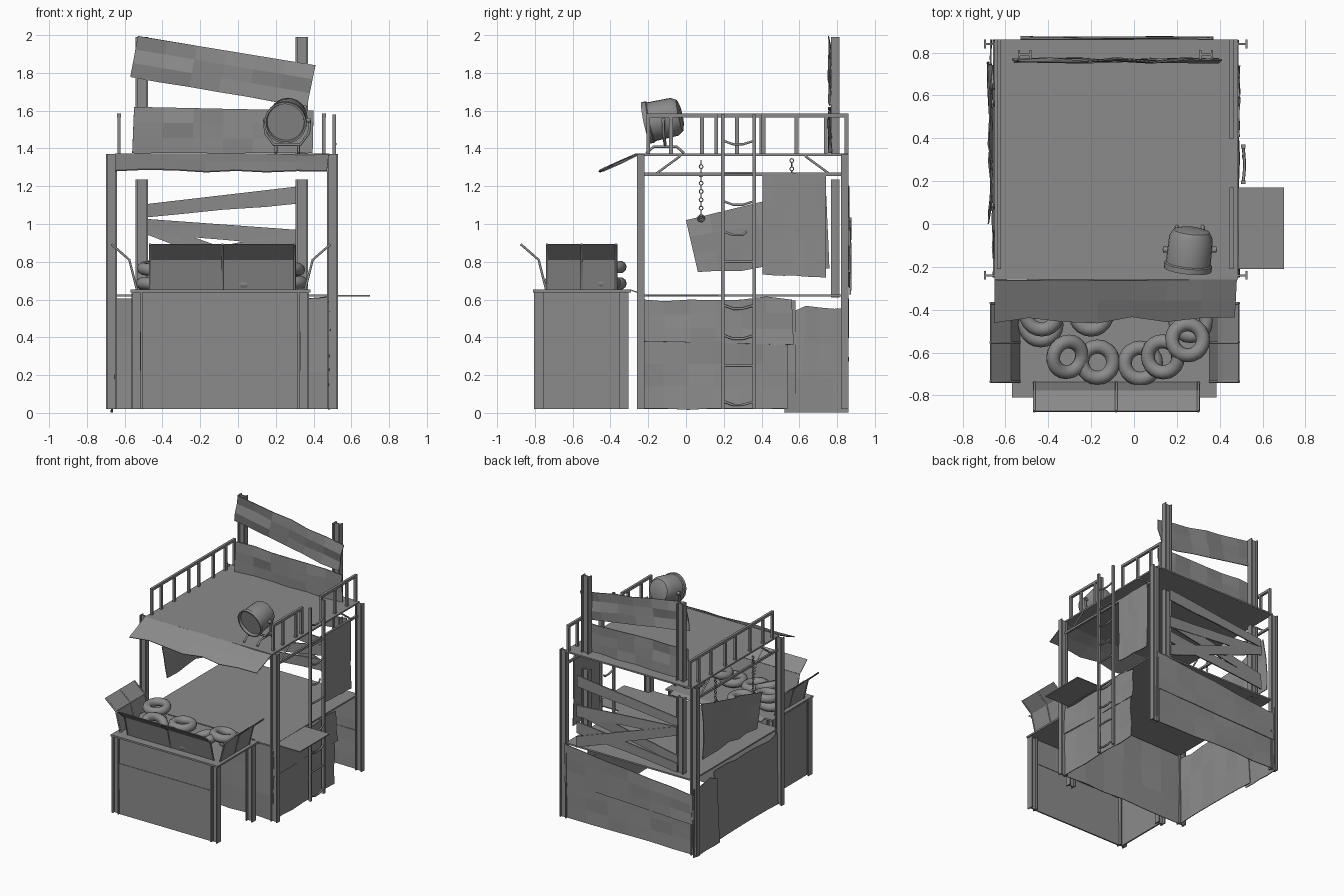
import bpy, bmesh, math, random
from mathutils import Vector, Matrix

random.seed(4)
if "Cube" in bpy.data.objects:
    bpy.data.objects.remove(bpy.data.objects["Cube"])

GREY = bpy.data.materials.new("plain grey")
GREY.use_nodes = True
GREY.diffuse_color = (0.26, 0.26, 0.26, 1)
GREY.node_tree.nodes["Principled BSDF"].inputs["Base Color"].default_value = (0.26, 0.26, 0.26, 1)


def finish(name, bm, smooth=False):
    bmesh.ops.recalc_face_normals(bm, faces=bm.faces)
    me = bpy.data.meshes.new(name)
    bm.to_mesh(me)
    bm.free()
    me.materials.append(GREY)
    ob = bpy.data.objects.new(name, me)
    bpy.context.collection.objects.link(ob)
    if smooth:
        bpy.ops.object.select_all(action='DESELECT')
        ob.select_set(True)
        bpy.context.view_layer.objects.active = ob
        bpy.ops.object.shade_smooth_by_angle(angle=math.radians(40))
    return ob


def add_box(bm, x, y, z):
    """Box from three (min, max) ranges."""
    size = Matrix.Diagonal((x[1] - x[0], y[1] - y[0], z[1] - z[0], 1))
    mid = Matrix.Translation((sum(x) / 2, sum(y) / 2, sum(z) / 2))
    bmesh.ops.create_cube(bm, size=1, matrix=mid @ size)


def box(name, x, y, z):
    bm = bmesh.new()
    add_box(bm, x, y, z)
    return finish(name, bm)


def beam(name, x, y, z0, z1, w=0.06, d=0.04, t=0.01):
    """I-beam with its flanges facing left and right."""
    bm = bmesh.new()
    for s in (-1, 1):
        c = x + s * (w - t) / 2
        add_box(bm, (c - t / 2, c + t / 2), (y - d / 2, y + d / 2), (z0, z1))
    add_box(bm, (x - w / 2, x + w / 2), (y - t / 2, y + t / 2), (z0, z1))
    return finish(name, bm)


def sheet(name, a, b, c, d, crumple=0.0, wave=0.0, n=6, m=3, thick=0.006):
    """Bent metal sheet between four corners; the c-d edge may be ragged."""
    a, b, c, d = map(Vector, (a, b, c, d))
    normal = (b - a).cross(d - a).normalized()
    down = (d - a).normalized()
    bm = bmesh.new()
    rows = []
    for j in range(m + 1):
        v = j / m
        row = []
        for i in range(n + 1):
            u = i / n
            p = a.lerp(b, u).lerp(d.lerp(c, u), v)
            p += normal * random.uniform(-crumple, crumple)
            if j == m:
                p += down * random.uniform(-wave, wave)
            row.append(bm.verts.new(p))
        rows.append(row)
    for j in range(m):
        for i in range(n):
            bm.faces.new((rows[j][i], rows[j][i + 1], rows[j + 1][i + 1], rows[j + 1][i]))
    ob = finish(name, bm)
    mod = ob.modifiers.new("thickness", 'SOLIDIFY')
    mod.thickness, mod.offset = thick, 0
    return ob


def tube(name, points, r, closed=False):
    cu = bpy.data.curves.new(name, 'CURVE')
    cu.dimensions = '3D'
    cu.bevel_depth, cu.bevel_resolution, cu.use_fill_caps = r, 1, True
    sp = cu.splines.new('POLY')
    sp.points.add(len(points) - 1)
    for p, co in zip(sp.points, points):
        p.co = (*co, 1)
    sp.use_cyclic_u = closed
    cu.materials.append(GREY)
    ob = bpy.data.objects.new(name, cu)
    bpy.context.collection.objects.link(ob)
    return ob


def ring(name, loc, rot, major, minor, seg=20, sides=10):
    bpy.ops.mesh.primitive_torus_add(location=loc, rotation=rot, major_radius=major,
                                     minor_radius=minor, major_segments=seg, minor_segments=sides)
    ob = bpy.context.object
    ob.name = name
    ob.data.materials.append(GREY)
    bpy.ops.object.shade_smooth_by_angle(angle=math.radians(60))
    return ob


# Tower frame: corner posts, floor and roof deck
L, R, F, B = -0.67, 0.50, -0.24, 0.84
for x in (L, R):
    for y in (F, B):
        beam("corner_post", x, y, 0.02, 1.37)
box("middle_floor", (-0.65, 0.48), (-0.25, 0.85), (0.615, 0.627))
box("roof_deck", (-0.65, 0.485), (-0.26, 0.86), (1.36, 1.372))
box("side_shelf", (0.44, 0.70), (-0.21, 0.17), (0.617, 0.625))
sheet("roof_flap", (-0.65, -0.26, 1.368), (0.48, -0.26, 1.368), (0.47, -0.45, 1.275),
      (-0.65, -0.45, 1.29), 0.006, 0.02, 7, 2)

# Side rails and braces under the deck
for x in (L + 0.02, R - 0.02):
    box("under_rail", (x - 0.008, x + 0.008), (F, B), (1.255, 1.272))
    for y, s in ((-0.16, 1), (0.76, -1)):
        tube("corner_brace", [(x, y, 1.265), (x, y + s * 0.13, 1.36)], 0.007)


def railing(x, y0, y1, posts):
    bm = bmesh.new()
    add_box(bm, (x - 0.01, x + 0.01), (y0, y1), (1.565, 1.585))
    for y in posts:
        add_box(bm, (x - 0.009, x + 0.009), (y - 0.01, y + 0.01), (1.37, 1.57))
    finish("deck_railing", bm)


railing(-0.63, -0.21, 0.86, (-0.2, -0.08, 0.085, 0.27, 0.4, 0.585, 0.74, 0.85))
railing(0.455, -0.21, 0.17, (-0.2, -0.08, 0.085, 0.16))
railing(0.455, 0.40, 0.86, (0.41, 0.585, 0.74, 0.85))

# Ladder with some bent rungs
for y in (0.195, 0.362):
    box("ladder_rail", (0.50, 0.52), (y - 0.009, y + 0.009), (0.02, 1.58))
for i, z in enumerate((0.06, 0.25, 0.41, 0.57, 0.8, 0.96, 1.12, 1.27, 1.44)):
    sag = 0.018 * (i % 3 != 1)
    end = 0.32 if i == 5 else 0.36
    tube("ladder_rung", [(0.51, 0.2, z), (0.515, 0.25, z - sag), (0.515, 0.3, z - sag), (0.51, end, z)], 0.007)

# Lower walls of patched sheets
sheet("left_wall_upper", (0.485, -0.25, 0.38), (0.485, 0.57, 0.36), (0.485, 0.56, 0.61),
      (0.485, -0.25, 0.59), 0.009, 0.012)
sheet("left_wall_lower", (0.48, -0.25, 0.38), (0.48, 0.54, 0.38), (0.48, 0.54, 0.02),
      (0.48, -0.25, 0.02), 0.008, 0.004)
sheet("right_wall_front", (-0.655, 0.58, 0.02), (-0.655, -0.25, 0.02), (-0.655, -0.25, 0.58),
      (-0.655, 0.58, 0.6), 0.008, 0.012)
sheet("right_wall_back", (-0.665, 0.86, 0.003), (-0.665, 0.52, 0.003), (-0.665, 0.56, 0.55),
      (-0.665, 0.86, 0.55), 0.006, 0.02, 4)
sheet("front_wall", (-0.64, -0.235, 0.02), (0.47, -0.235, 0.02), (0.47, -0.235, 0.61),
      (-0.64, -0.235, 0.6), 0.008, 0.008)
sheet("back_wall_lower", (-0.66, 0.845, 0.33), (0.49, 0.845, 0.33), (0.49, 0.845, 0.025),
      (-0.66, 0.845, 0.025), 0.006, 0.005)
sheet("back_wall_upper", (0.49, 0.855, 0.31), (-0.66, 0.855, 0.27), (-0.66, 0.855, 0.5),
      (0.49, 0.855, 0.62), 0.006, 0.006)

# Rear uprights, crossing slats and the broken sign
for x in (-0.51, 0.337):
    beam("slat_upright", x, 0.79, 0.61, 1.235, 0.065, 0.045)
    beam("sign_upright", x, 0.79, 1.37, 1.99, 0.065, 0.045)
for i, (zl, zr) in enumerate(((1.065, 1.16), (0.995, 0.92), (1.0, 0.67), (0.76, 0.93), (0.7, 0.79))):
    y = 0.86 + 0.005 * (i % 3)
    sheet("back_slat", (-0.53, y, zl + 0.035), (0.37, y, zr + 0.045), (0.37, y, zr - 0.045),
          (-0.53, y, zl - 0.035), 0.002, 0.004, 4, 1, 0.01)
sheet("sign_upper", (-0.53, 0.763, 1.995), (0.41, 0.763, 1.84), (0.365, 0.763, 1.62),
      (-0.57, 0.763, 1.78), 0.012, 0.004)
sheet("sign_lower", (-0.55, 0.763, 1.62), (0.40, 0.763, 1.60), (0.395, 0.763, 1.375),
      (-0.56, 0.763, 1.375), 0.012, 0.0)

# Upper side panels, one hung from chains
sheet("left_panel", (0.49, 0.405, 1.27), (0.49, 0.74, 1.27), (0.49, 0.74, 0.72),
      (0.49, 0.405, 0.73), 0.004, 0.004)
sheet("hanging_panel", (-0.67, 0.0, 1.02), (-0.67, 0.74, 1.2), (-0.67, 0.76, 0.76),
      (-0.67, 0.06, 0.76), 0.015, 0.02)
for y, z0 in ((0.08, 1.04), (0.56, 1.16)):
    for i in range(int((1.36 - z0) / 0.022)):
        link = ring("chain_link", (-0.655, y, z0 + 0.022 * i), (0, math.pi / 2, (i % 2) * math.pi / 2),
                    0.010, 0.003, 8, 5)
    ring("chain_hook", (-0.66, y, z0 - 0.01), (0, math.pi / 2, 0), 0.016, 0.005, 12, 6)

# Front counter
for x in (-0.535, 0.345):
    for y in (-0.78, -0.33):
        beam("counter_leg", x, y, 0.02, 0.64, 0.06, 0.05)
box("counter_top", (-0.57, 0.385), (-0.81, -0.29), (0.638, 0.652))
sheet("counter_back_lip", (-0.5, -0.29, 0.65), (0.32, -0.29, 0.65), (0.32, -0.25, 0.635), (-0.5, -0.25, 0.635))
for z0, z1, y in ((0.02, 0.225, -0.785), (0.225, 0.43, -0.789), (0.43, 0.64, -0.785)):
    box("counter_front_panel", (-0.52, 0.33), (y - 0.006, y + 0.006), (z0, z1))
    box("counter_side_panel", (-0.541, -0.529), (-0.77, -0.34), (z0, z1))


# Folded tray flaps: a steep lower strip, an outward upper strip and end bars
def tray_flap(name, place, u0, u1, base):
    path = [(base, 0.65), (base + 0.04, 0.81), (base + 0.135, 0.893)]
    for (p, q), (r, s) in zip(path, path[1:]):
        sheet(name, place(u0, p, q), place(u1, p, q), place(u1, r, s), place(u0, r, s), n=1, m=1)
    for u in (u0, (u0 + u1) / 2, u1):
        tube(name + "_bar", [place(u, p, q) for p, q in path], 0.007)


tray_flap("front_flap", lambda u, o, z: (u, -o, z), -0.465, 0.30, 0.74)
tray_flap("left_flap", lambda u, o, z: (o, u, z), -0.735, -0.37, 0.355)
tray_flap("right_flap", lambda u, o, z: (-o - 0.18, u, z), -0.735, -0.37, 0.355)

# Heap of tyres on the counter
for x, y, z, tx, ty in ((-0.435, -0.47, 0.685, 0, 0), (-0.31, -0.62, 0.735, 0.2, 0.4), (-0.17, -0.645, 0.69, 0, 0.1),
                        (0.03, -0.65, 0.685, 0, 0), (0.135, -0.62, 0.74, 0.1, -0.25), (0.25, -0.54, 0.765, -0.1, 0.1),
                        (0.265, -0.45, 0.69, 0, 0), (-0.43, -0.42, 0.765, 0.1, 0), (-0.2, -0.42, 0.685, 0, 0)):
    ring("tyre", (x, y, z), (tx, ty, 0), 0.073, 0.033)

# Spotlight drum: lathed profile turned to the front and tipped down
bm = bmesh.new()
profile = ((0, -0.075), (0.098, -0.075), (0.102, -0.095), (0.112, -0.095), (0.112, -0.07),
           (0.105, -0.065), (0.102, 0.06), (0.085, 0.09), (0.05, 0.1), (0, 0.102))
verts = [bm.verts.new((r, 0, z)) for r, z in profile]
edges = [bm.edges.new(pair) for pair in zip(verts, verts[1:])]
bmesh.ops.spin(bm, geom=verts + edges, axis=(0, 0, 1), cent=(0, 0, 0), angle=math.tau, steps=24)
bmesh.ops.remove_doubles(bm, verts=bm.verts, dist=0.0005)
lamp = finish("spotlight_drum", bm, True)
lamp.location = (0.26, -0.12, 1.555)
lamp.rotation_euler = (math.radians(-78), 0, math.radians(-6))

# Spotlight yoke and feet
tube("spotlight_yoke", [(0.14, -0.12, 1.55), (0.145, -0.12, 1.48), (0.19, -0.11, 1.42), (0.33, -0.11, 1.42),
                        (0.375, -0.12, 1.48), (0.38, -0.12, 1.55)], 0.008)
for s in (-1, 1):
    tube("yoke_pivot", [(0.26 + s * 0.09, -0.12, 1.55), (0.26 + s * 0.125, -0.12, 1.55)], 0.014)
    x = 0.26 + s * 0.06
    tube("spotlight_foot", [(x, -0.21, 1.375), (x, -0.17, 1.41), (x, -0.05, 1.41), (x, -0.01, 1.375)], 0.008)
